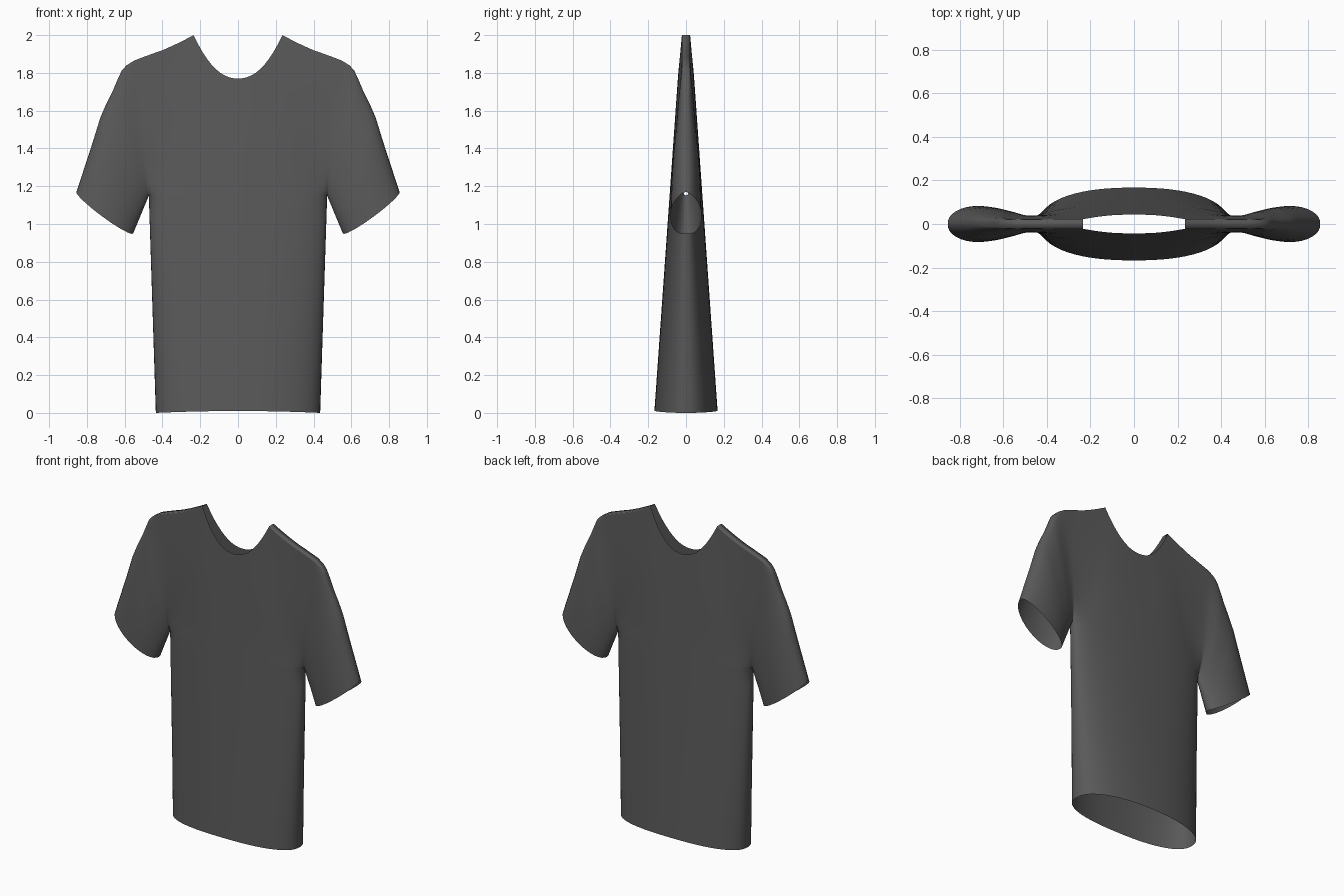
import bpy, bmesh
from math import sin, cos, pi

if "Cube" in bpy.data.objects:
    bpy.data.objects.remove(bpy.data.objects["Cube"])

N_COL, N_NECK = 16, 10      # columns from centre to armhole, of which neckline
N_ROW, N_LOW = 16, 12       # rows above and below the armpit
N_SL = 16                   # rings along the sleeve
ARMPIT = (0.472, 1.15)
SHOULDER = [(0.235, 2.0), (0.32, 1.955), (0.40, 1.92), (0.48, 1.892), (0.55, 1.865)]
SLEEVE_TOP = [(0.55, 1.865), (0.59, 1.84), (0.615, 1.813), (0.633, 1.775), (0.665, 1.70),
              (0.70, 1.63), (0.73, 1.56), (0.77, 1.43), (0.855, 1.17)]
CUFF_LOW = (0.555, 0.95)


def lerp(a, b, t):
    return a + (b - a) * t


def along(pts, t):
    f = t * (len(pts) - 1)
    i = min(int(f), len(pts) - 2)
    return tuple(lerp(a, b, f - i) for a, b in zip(pts[i], pts[i + 1]))


def depth(z):
    return 0.168 - 0.0705 * z


def oval(v):
    return max(0.0, 1 - v ** 2.3) ** (1 / 2.3)


def top_edge(i):
    if i <= N_NECK:
        x = 0.235 * i / N_NECK
        return x, 1.77 + 0.23 * (x / 0.235) ** 2.2
    return along(SHOULDER, (i - N_NECK) / (N_COL - N_NECK))


def body_point(i, j):
    v = sin(pi / 2 * i / N_COL)
    th = pi * j / N_ROW
    w = (1 - cos(th)) / 2
    tx, tz = top_edge(i)
    x, z = lerp(ARMPIT[0] * v, tx, w), lerp(ARMPIT[1], tz, w)
    # Chest swells gently; the armhole opens quickly above the armpit
    s = min(1, w * 1.4)
    g = lerp(s * s * (3 - 2 * s), sin(min(th, pi / 2)), v ** 12)
    return x, depth(z) * lerp(oval(v), 1 - 0.4 * v ** 4, g), z


def lower_point(i, j):
    v = sin(pi / 2 * i / N_COL)
    z = lerp(0.01 * (1 - v * v), ARMPIT[1], j / N_LOW)
    return lerp(0.435, ARMPIT[0], j / N_LOW) * v, depth(z) * oval(v), z


def sleeve_point(i, j):
    t = i / N_SL
    th = pi * j / N_ROW
    w = (1 - cos(th)) / 2
    tx, tz = along(SLEEVE_TOP, t)
    bx, bz = lerp(ARMPIT[0], CUFF_LOW[0], t), lerp(ARMPIT[1], CUFF_LOW[1], t)
    bow = 0.022 * t * sin(th)
    seam = body_point(N_COL, j)[1]
    return (lerp(bx, tx, w) + bow * 0.5, lerp(seam, 0.083 * sin(th), t),
            lerp(bz, tz, w) - bow)


bm = bmesh.new()


def quad(pts, sx, sy):
    bm.faces.new([bm.verts.new((p[0] * sx, p[1] * sy, p[2])) for p in pts])


def sheet(fn, ni, nj):
    # One patch repeated on the left, right, front and back
    for sx in (1, -1):
        for sy in (1, -1):
            for i in range(ni):
                for j in range(nj):
                    quad([fn(i, j), fn(i + 1, j), fn(i + 1, j + 1), fn(i, j + 1)], sx, sy)


def ridge(fn, i0, i1):
    # Narrow strip joining front and back along the shoulder and sleeve top
    for sx in (1, -1):
        for i in range(i0, i1):
            a, b = fn(i, N_ROW), fn(i + 1, N_ROW)
            quad([a, b, (b[0], -b[1], b[2]), (a[0], -a[1], a[2])], sx, 1)


# Torso, chest and sleeves
sheet(lower_point, N_COL, N_LOW)
sheet(body_point, N_COL, N_ROW)
sheet(sleeve_point, N_SL, N_ROW)
ridge(body_point, N_NECK, N_COL)
ridge(sleeve_point, 0, N_SL)

bmesh.ops.remove_doubles(bm, verts=bm.verts[:], dist=0.0004)
bmesh.ops.dissolve_degenerate(bm, edges=bm.edges[:], dist=0.0001)
bmesh.ops.recalc_face_normals(bm, faces=bm.faces[:])
# An open shell needs its outside checked: the back should face +y
ref = max(bm.faces, key=lambda f: f.calc_center_median().y)
if ref.normal.y < 0:
    bmesh.ops.reverse_faces(bm, faces=bm.faces[:])

mesh = bpy.data.meshes.new("shirt")
bm.to_mesh(mesh)
bm.free()
shirt = bpy.data.objects.new("shirt", mesh)
bpy.context.collection.objects.link(shirt)

# Dark cloth
cloth = bpy.data.materials.new("dark_cloth")
cloth.diffuse_color = (0.1, 0.1, 0.1, 1)
cloth.use_nodes = True
cloth.node_tree.nodes["Principled BSDF"].inputs["Base Color"].default_value = cloth.diffuse_color
mesh.materials.append(cloth)

bpy.context.view_layer.objects.active = shirt
shirt.select_set(True)
bpy.ops.object.shade_smooth_by_angle(angle=pi * 0.6)
